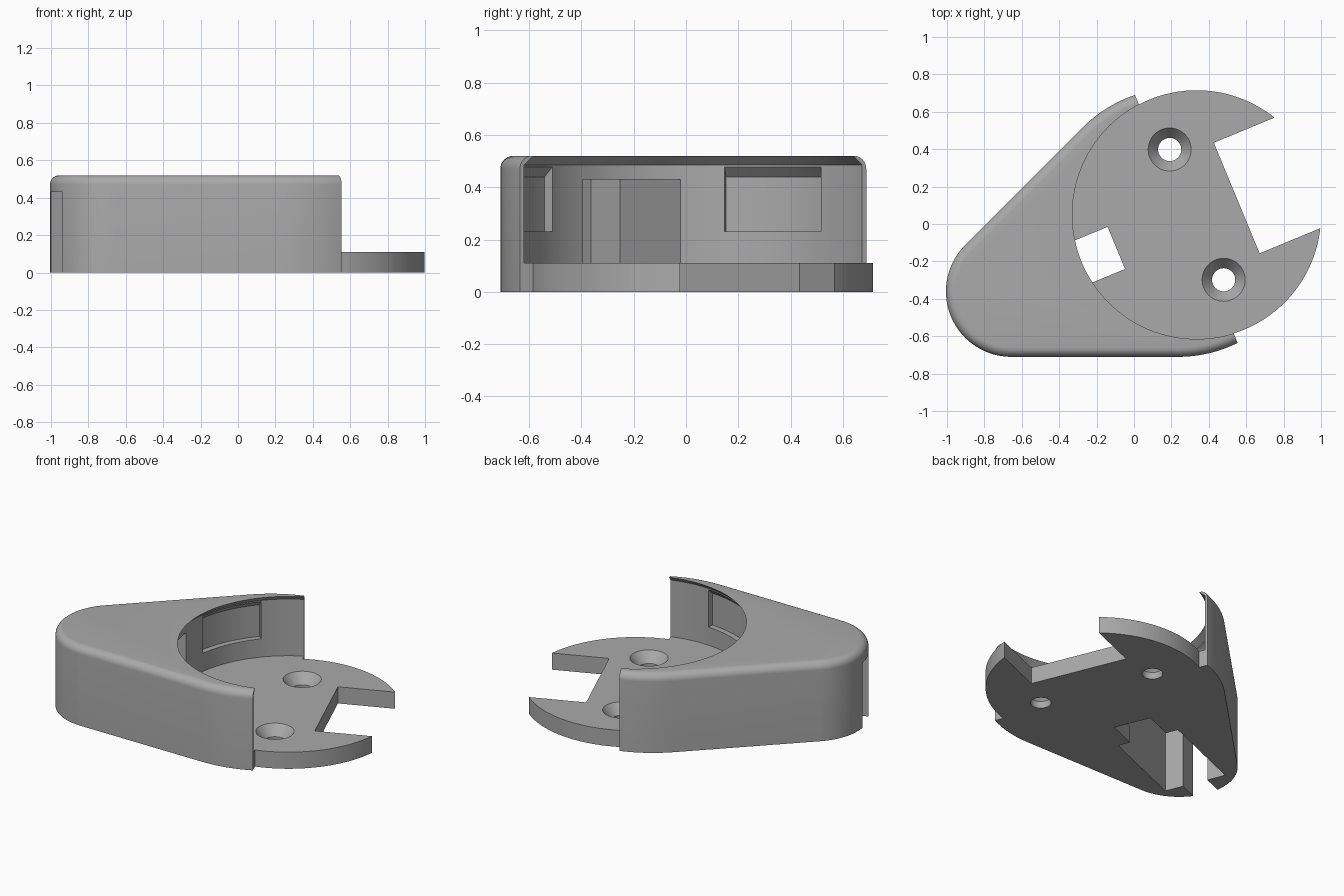
import bpy, bmesh
from math import sin, cos, pi, radians
from mathutils import Matrix

if "Cube" in bpy.data.objects:
    bpy.data.objects.remove(bpy.data.objects["Cube"], do_unlink=True)

# Local frame: origin at the plate centre, +u towards the open jaw
PLACE = Matrix.Translation((0.335, 0.05, 0)) @ Matrix.Rotation(radians(22.5), 4, "Z")
PLATE_R, PLATE_H, HEIGHT, FILLET = 0.665, 0.11, 0.52, 0.05


def arc(cu, cv, r, a0, a1, n):
    """Points on an arc, angles in degrees."""
    angles = [radians(a0 + (a1 - a0) * i / n) for i in range(n + 1)]
    return [(cu + r * cos(a), cv + r * sin(a)) for a in angles]


def circle(r, n=128, cu=0, cv=0):
    return arc(cu, cv, r, 0, 360, n)[:-1]


def box(u0, u1, half):
    return [(u0, -half), (u1, -half), (u1, half), (u0, half)]


def loft(name, layers):
    """Closed solid through (height, outline) layers."""
    bm = bmesh.new()
    rings = [[bm.verts.new((u, v, z)) for u, v in ring] for z, ring in layers]
    bm.faces.new(rings[0])
    bm.faces.new(rings[-1])
    for low, high in zip(rings, rings[1:]):
        for i in range(len(low)):
            j = (i + 1) % len(low)
            bm.faces.new((low[i], low[j], high[j], high[i]))
    bmesh.ops.recalc_face_normals(bm, faces=bm.faces)
    mesh = bpy.data.meshes.new(name)
    bm.to_mesh(mesh)
    bm.free()
    obj = bpy.data.objects.new(name, mesh)
    bpy.context.collection.objects.link(obj)
    return obj


def combine(target, tool, operation="DIFFERENCE"):
    mod = target.modifiers.new("shape", "BOOLEAN")
    mod.operation, mod.solver, mod.object = operation, "EXACT", tool
    bpy.context.view_layer.objects.active = target
    bpy.ops.object.modifier_apply(modifier=mod.name)
    bpy.data.objects.remove(tool, do_unlink=True)


def teardrop(inset):
    big = 0.719 - inset
    return (arc(-0.108, 0, big, -112.5, 112.5, 90)
            + arc(-1.072, 0, 0.35 - inset, 112.5, 247.5, 48))


# Housing: teardrop block with a rounded top edge
layers = [(0, teardrop(0))]
for i in range(9):
    a = pi / 2 * i / 8
    layers.append((HEIGHT - FILLET + FILLET * sin(a), teardrop(FILLET * (1 - cos(a)))))
body = loft("housing", layers)

# Round socket with an inward sloping lip, then the open front
combine(body, loft("socket", [(PLATE_H, circle(0.703)), (0.485, circle(0.703)),
                              (HEIGHT, circle(PLATE_R)), (0.6, circle(PLATE_R))]))
combine(body, loft("front_cut", [(z, box(-0.06, 1.5, 1)) for z in (-0.1, 0.7)]))

# Round base plate
combine(body, loft("plate", [(z, circle(PLATE_R)) for z in (0, PLATE_H)]), "UNION")

# Jaw, floor slot, inner chamber and tip exit: (u0, u1, half width, top)
for u0, u1, half, top in [(0.232, 1, 0.32, 0.3), (-0.75, -0.465, 0.122, 0.2),
                          (-1.28, -0.668, 0.202, 0.43), (-1.6, -1.2, 0.082, 0.43)]:
    combine(body, loft("slot", [(z, box(u0, u1, half)) for z in (-0.1, top)]))

# Countersunk screw holes and side pockets, one per side
for side in (-1, 1):
    combine(body, loft("screw_hole", [(z, circle(r, 48, 0, side * 0.377)) for z, r in
                                      [(-0.1, 0.062), (0.045, 0.062),
                                       (PLATE_H, 0.115), (0.16, 0.115)]]))
    a0, a1 = 180 + side * 30.5, 180 + side * 64
    combine(body, loft("pocket", [(z, arc(0, 0, r, a0, a1, 16) + arc(0, 0, 0.68, a1, a0, 16))
                                  for z, r in [(0.23, 0.74), (0.44, 0.74), (0.48, 0.70)]]))

# Place, shade and colour
body.data.transform(PLACE)
grey = bpy.data.materials.new("light_grey")
grey.use_nodes = True
colour = (0.4, 0.4, 0.4, 1)
grey.diffuse_color = colour
grey.node_tree.nodes["Principled BSDF"].inputs["Base Color"].default_value = colour
body.data.materials.clear()
body.data.materials.append(grey)
bpy.ops.object.select_all(action="DESELECT")
body.select_set(True)
bpy.context.view_layer.objects.active = body
bpy.ops.object.shade_smooth_by_angle(angle=radians(25))
